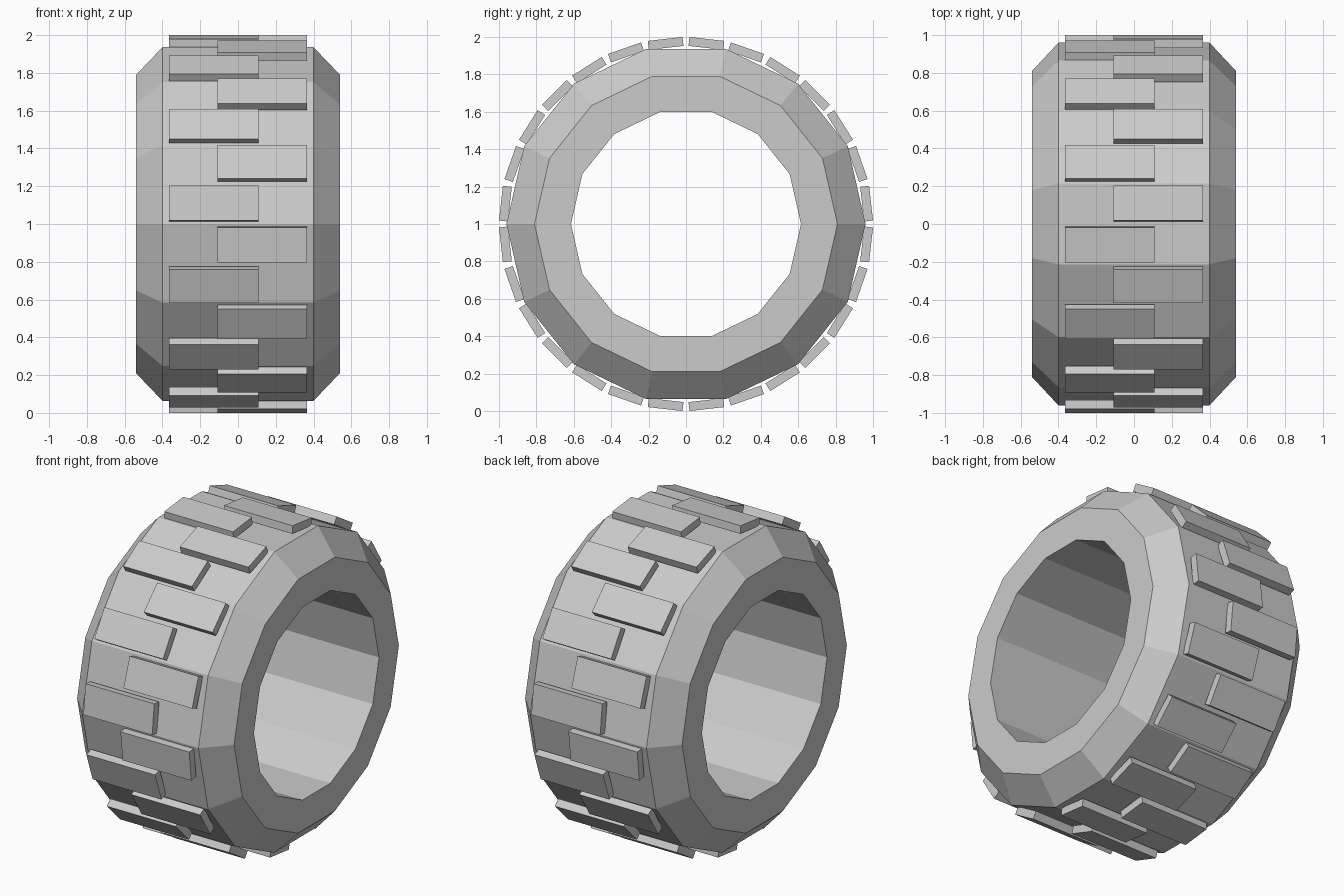
import bpy, bmesh
from math import pi, cos, sin
from mathutils import Matrix

if "Cube" in bpy.data.objects:
    bpy.data.objects.remove(bpy.data.objects["Cube"])

SIDES = 14
LUGS = 28
CENTRE = Matrix.Translation((0, 0, 1))


def finish(name, bm):
    bmesh.ops.recalc_face_normals(bm, faces=bm.faces)
    mesh = bpy.data.meshes.new(name)
    bm.to_mesh(mesh)
    bm.free()
    obj = bpy.data.objects.new(name, mesh)
    bpy.context.collection.objects.link(obj)
    return obj


# Tyre carcass: closed (x, radius) profile swept round the x axis
profile = [(-0.54, 0.615), (-0.54, 0.81), (-0.40, 0.96),
           (0.40, 0.96), (0.54, 0.81), (0.54, 0.615)]
bm = bmesh.new()
rings = []
for i in range(SIDES):
    a = 2 * pi * i / SIDES
    rings.append([bm.verts.new((x, -r * cos(a), 1 + r * sin(a))) for x, r in profile])
n = len(profile)
for i in range(SIDES):
    here, nxt = rings[i], rings[(i + 1) % SIDES]
    for j in range(n):
        k = (j + 1) % n
        bm.faces.new((here[j], here[k], nxt[k], nxt[j]))
finish("tyre_body", bm)

# Tread lugs: flat slabs alternating between left and right rows
LUG_SIZE = (0.473, 0.048, 0.187)   # along axle, radial, tangential
LUG_OUTER = 0.9957
for name, start, side in (("left_tread", 0, -1), ("right_tread", 1, 1)):
    bm = bmesh.new()
    for k in range(start, LUGS, 2):
        a = 2 * pi * (k + 0.5) / LUGS
        place = (CENTRE @ Matrix.Rotation(-a, 4, 'X')
                 @ Matrix.Translation((side * 0.1275, -(LUG_OUTER - LUG_SIZE[1] / 2), 0))
                 @ Matrix.Diagonal((*LUG_SIZE, 1)))
        bmesh.ops.create_cube(bm, size=1, matrix=place)
    finish(name, bm)
